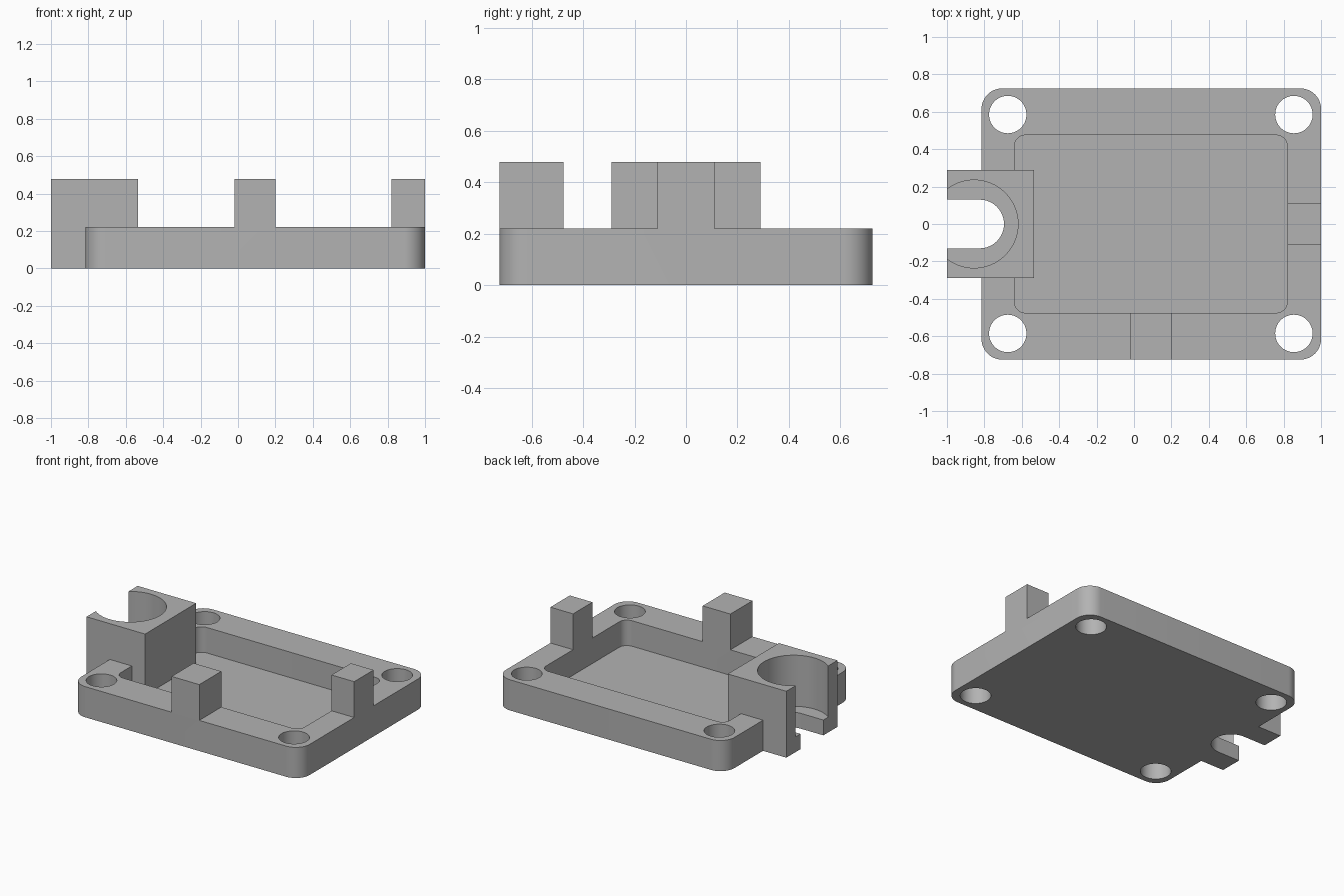
import bpy, bmesh, math

cube = bpy.data.objects.get("Cube")
if cube:
    bpy.data.objects.remove(cube, do_unlink=True)

grey = bpy.data.materials.new("plain_grey")
grey.use_nodes = True
colour = (0.45, 0.45, 0.45, 1)
grey.diffuse_color = colour
grey.node_tree.nodes["Principled BSDF"].inputs["Base Color"].default_value = colour

PLATE_TOP, TOP = 0.22, 0.477
LEFT, RIGHT, FRONT, BACK = -0.815, 1.0, -0.725, 0.725
POCKET = (-0.64, 0.82, -0.475, 0.475)


def prism(name, outline, z0, z1):
    """Extrude a flat outline from z0 to z1."""
    bm = bmesh.new()
    face = bm.faces.new([bm.verts.new((x, y, z0)) for x, y in outline])
    ext = bmesh.ops.extrude_face_region(bm, geom=[face])
    for v in ext["geom"]:
        if isinstance(v, bmesh.types.BMVert):
            v.co.z = z1
    bmesh.ops.recalc_face_normals(bm, faces=bm.faces)
    mesh = bpy.data.meshes.new(name)
    bm.to_mesh(mesh)
    bm.free()
    mesh.materials.append(grey)
    ob = bpy.data.objects.new(name, mesh)
    bpy.context.collection.objects.link(ob)
    return ob


def arc(cx, cy, r, start, sweep, n):
    angles = [math.radians(start + sweep * i / n) for i in range(n + 1)]
    return [(cx + r * math.cos(a), cy + r * math.sin(a)) for a in angles]


def box(name, x0, x1, y0, y1, z0, z1):
    return prism(name, [(x0, y0), (x1, y0), (x1, y1), (x0, y1)], z0, z1)


def rounded_box(name, x0, x1, y0, y1, r, z0, z1):
    pts = (arc(x1 - r, y1 - r, r, 0, 90, 12) + arc(x0 + r, y1 - r, r, 90, 90, 12)
           + arc(x0 + r, y0 + r, r, 180, 90, 12) + arc(x1 - r, y0 + r, r, 270, 90, 12))
    return prism(name, pts, z0, z1)


def cylinder(name, cx, cy, r, z0, z1):
    return prism(name, arc(cx, cy, r, 0, 360, 64)[:-1], z0, z1)


def combine(target, tool, operation):
    """Bake a boolean into the target and remove the tool."""
    mod = target.modifiers.new("combine", "BOOLEAN")
    mod.operation, mod.object, mod.solver = operation, tool, "EXACT"
    deps = bpy.context.evaluated_depsgraph_get()
    baked = bpy.data.meshes.new_from_object(target.evaluated_get(deps))
    target.modifiers.clear()
    target.data = baked
    bpy.data.objects.remove(tool, do_unlink=True)


# Base tray with rounded corners and a shallow floor
body = rounded_box("mounting_tray", LEFT, RIGHT, FRONT, BACK, 0.11, 0, PLATE_TOP)
combine(body, rounded_box("pocket", *POCKET, 0.06, 0.037, 1), "DIFFERENCE")

# Screw holes in the four corners
for x in (-0.675, 0.855):
    for y in (-0.585, 0.585):
        combine(body, cylinder("screw_hole", x, y, 0.1, -1, 1), "DIFFERENCE")

# Socket block and the two square posts
combine(body, box("socket_block", -1, -0.535, -0.29, 0.29, 0, TOP), "UNION")
combine(body, box("front_post", -0.02, 0.2, FRONT, POCKET[2], 0.1, TOP), "UNION")
combine(body, box("side_post", POCKET[1], RIGHT, -0.11, 0.11, 0.1, TOP), "UNION")

# Socket bore with a ledge, and the open slot through the ledge
combine(body, cylinder("bore", -0.855, 0, 0.235, 0.11, 1), "DIFFERENCE")
slot = arc(-0.825, 0, 0.13, -90, 180, 32) + [(-2, 0.13), (-2, -0.13)]
combine(body, prism("slot", slot, -1, 1), "DIFFERENCE")

# Merge coplanar faces, then smooth only the curved walls
bm = bmesh.new()
bm.from_mesh(body.data)
bmesh.ops.remove_doubles(bm, verts=bm.verts, dist=0.0001)
bmesh.ops.dissolve_limit(bm, angle_limit=math.radians(0.5), verts=bm.verts, edges=bm.edges)
bm.to_mesh(body.data)
bm.free()
for ob in bpy.context.selected_objects:
    ob.select_set(False)
body.select_set(True)
bpy.context.view_layer.objects.active = body
bpy.ops.object.shade_smooth_by_angle(angle=math.radians(30))
